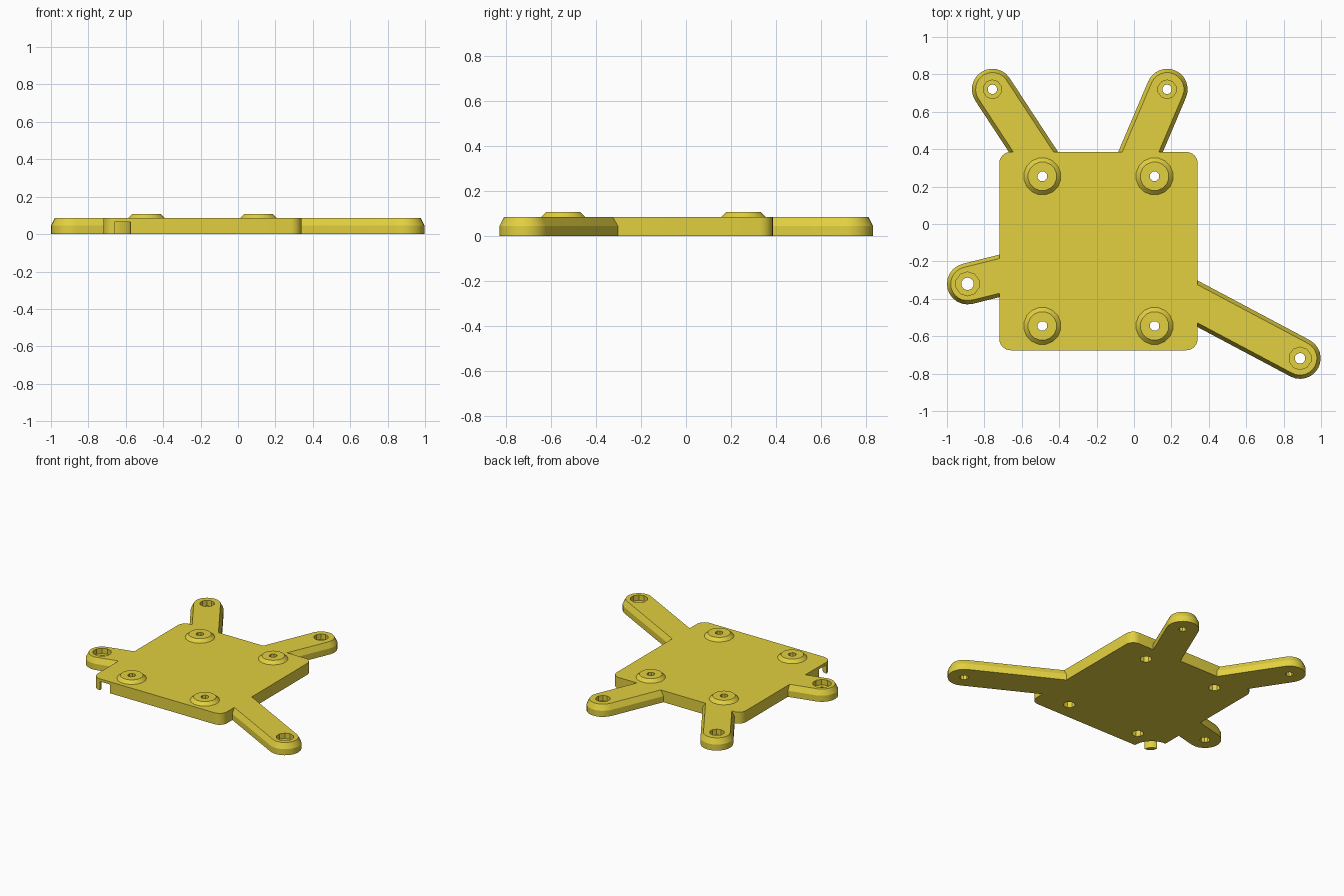
import bpy, bmesh, math
from mathutils import Vector

if "Cube" in bpy.data.objects:
    bpy.data.objects.remove(bpy.data.objects["Cube"])

CENTER = Vector((-0.19, -0.145))
HALF, T = 0.53, 0.085

yellow = bpy.data.materials.new("yellow_plastic")
yellow.diffuse_color = (0.76, 0.63, 0.05, 1)
yellow.use_nodes = True
yellow.node_tree.nodes["Principled BSDF"].inputs["Base Color"].default_value = yellow.diffuse_color


def loft(name, rings):
    """Solid from stacked outlines: rings = [(z, [(x, y), ...]), ...]"""
    bm = bmesh.new()
    loops = [[bm.verts.new((p[0], p[1], z)) for p in pts] for z, pts in rings]
    n = len(loops[0])
    for a, b in zip(loops, loops[1:]):
        for i in range(n):
            j = (i + 1) % n
            bm.faces.new((a[i], a[j], b[j], b[i]))
    bm.faces.new(loops[0][::-1])
    bm.faces.new(loops[-1])
    bmesh.ops.recalc_face_normals(bm, faces=bm.faces)
    me = bpy.data.meshes.new(name)
    bm.to_mesh(me)
    bm.free()
    ob = bpy.data.objects.new(name, me)
    bpy.context.collection.objects.link(ob)
    me.materials.append(yellow)
    return ob


def arc(c, r, a0, a1, n):
    return [(c[0] + r * math.cos(a0 + (a1 - a0) * i / n),
             c[1] + r * math.sin(a0 + (a1 - a0) * i / n)) for i in range(n + 1)]


def turned(name, c, profile, n):
    """Round part from (z, radius) profile"""
    return loft(name, [(z, arc(c, r, math.pi / n, math.pi / n + 2 * math.pi, n)[:-1])
                       for z, r in profile])


def combine(target, tool, op):
    m = target.modifiers.new(op, 'BOOLEAN')
    m.operation, m.solver, m.object = op, 'EXACT', tool
    bpy.context.view_layer.objects.active = target
    bpy.ops.object.modifier_apply(modifier=m.name)
    bpy.data.objects.remove(tool)


# square base plate with rounded corners
R = 0.06
outline = []
for k, (sx, sy) in enumerate(((1, 1), (-1, 1), (-1, -1), (1, -1))):
    c = (CENTER.x + sx * (HALF - R), CENTER.y + sy * (HALF - R))
    outline += arc(c, R, k * math.pi / 2, (k + 1) * math.pi / 2, 6)
plate = loft("mounting_plate", [(0, outline), (T, outline)])

# chamfered arms that all aim at the plate centre: tip, bore, counterbore
arms = [((-0.757, 0.72), 0.026, 0.050), ((0.177, 0.72), 0.026, 0.050),
        ((-0.89, -0.32), 0.034, 0.064), ((0.888, -0.718), 0.029, 0.060)]
for tip, bore, head in arms:
    t = Vector(tip)
    d = (t - CENTER).normalized()
    a = math.atan2(d.y, d.x)
    start = CENTER + d * 0.2

    def shape(r):
        side = Vector((-d.y, d.x)) * r
        return [tuple(start - side)] + arc(t, r, a - math.pi / 2, a + math.pi / 2, 12) + [tuple(start + side)]

    combine(plate, loft("arm", [(0, shape(0.11)), (0.045, shape(0.11)), (T, shape(0.09))]), 'UNION')

# raised conical bosses
bosses = [(x, y) for x in (-0.49, 0.11) for y in (0.255, -0.545)]
for c in bosses:
    combine(plate, turned("boss", c, [(0.05, 0.1), (T, 0.1), (0.108, 0.077)], 16), 'UNION')

# boss holes, recessed from below
for c in bosses:
    combine(plate, turned("boss_hole", c, [(-0.1, 0.04), (0.06, 0.04), (0.06, 0.027), (0.2, 0.027)], 8),
            'DIFFERENCE')

# arm holes, recessed from above
for tip, bore, head in arms:
    combine(plate, turned("arm_hole", tip, [(-0.1, bore), (0.045, bore), (0.045, head), (0.2, head)], 10),
            'DIFFERENCE')

# curved tie slot under the front left corner
corner = CENTER - Vector((HALF, HALF))
a0, a1 = math.radians(-30), math.radians(120)
slot = arc(corner, 0.145, a0, a1, 12) + arc(corner, 0.06, a1, a0, 12)
combine(plate, loft("slot", [(-0.1, slot), (0.065, slot)]), 'DIFFERENCE')

# smooth the round walls, keep edges crisp
bpy.ops.object.select_all(action='DESELECT')
plate.select_set(True)
bpy.context.view_layer.objects.active = plate
bpy.ops.object.shade_smooth_by_angle(angle=math.radians(20))
